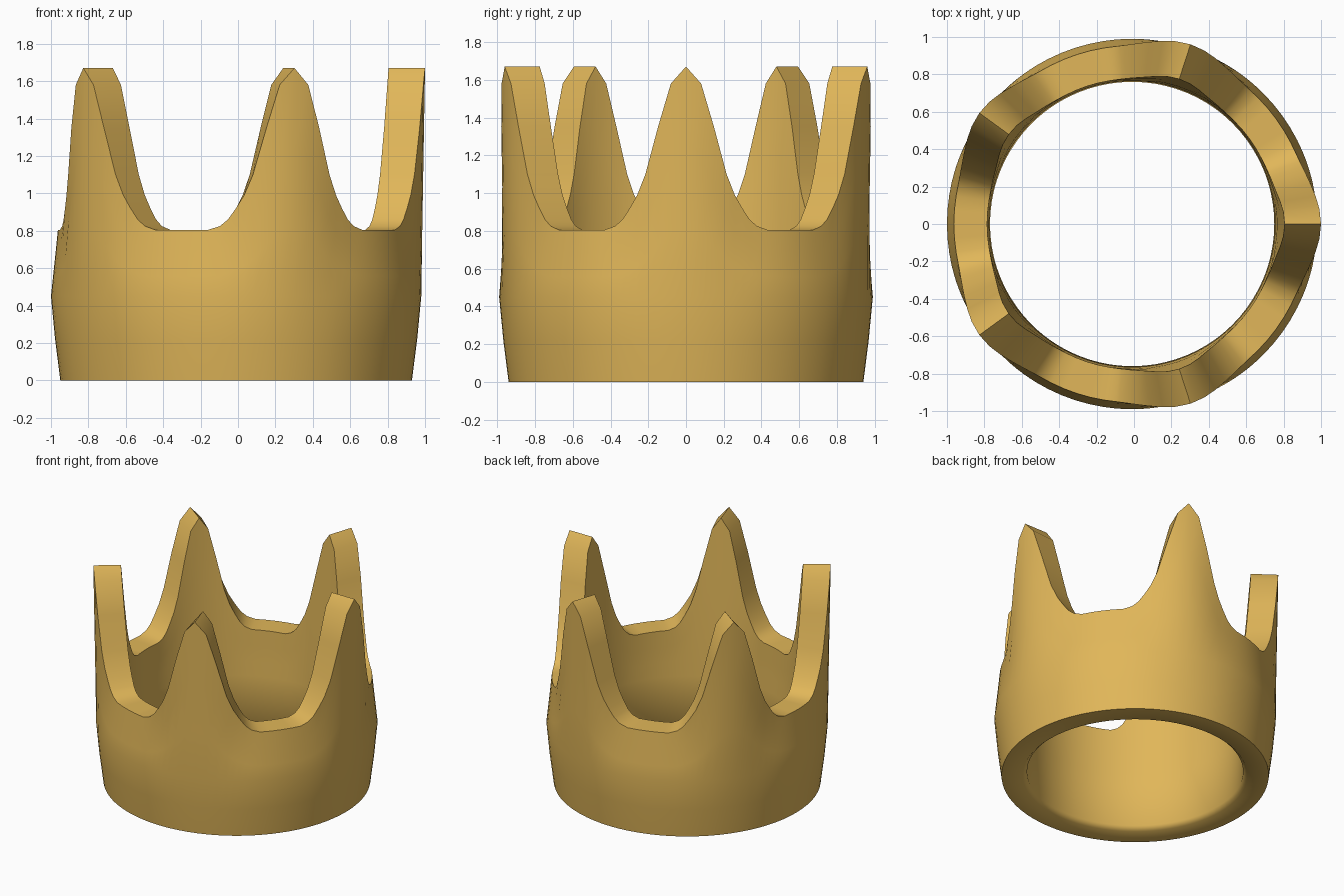
import bpy, bmesh, math

if "Cube" in bpy.data.objects:
    bpy.data.objects.remove(bpy.data.objects["Cube"])

SPIKES = 5
CX = -0.01          # ring centre, so the front spike tip reaches x = 1
# half outline of a spike: (angle from its centre, rim height)
HALF = [(0, 1.67), (.08, 1.58), (.15, 1.35), (.222, 1.10), (.27, .99),
        (.315, .92), (.36, .86), (.405, .825), (.47, .805), (.55, .805),
        (math.pi / SPIKES, .805)]


def section(a, top):
    """Closed wall section (radius, height) at angle a from a spike centre."""
    t = max(0, 1 - a / 0.42)
    w = t * t * (3 - 2 * t)                      # spike bulge
    k = (top - .8) / .87                         # how far up the spike
    r_rim_out = .953 + .042 * w + .015 * k
    r_rim_in = .775 + .04 * k
    r_low = .953 + .042 * w
    z1 = .45 + (top - .45) * .3
    z2 = .45 + (top - .45) * .65
    mix = lambda z: .99 + (r_low - .99) * min(1, (z - .45) / .35) + .015 * max(0, (z - .8) / .87)
    inner = lambda z: .762 + .013 * min(1, z / .8) + .04 * max(0, (z - .8) / .87)
    return [(.94, 0), (.968, .22), (.99, .45), (mix(z1), z1), (mix(z2), z2),
            (r_rim_out, top), (r_rim_in, top),
            (inner(z2), z2), (inner(z1), z1), (.765, .45), (.76, .03), (.79, 0)]


# crown wall: sections swept around the ring
bm = bmesh.new()
columns = []
for s in range(SPIKES):
    base = s * 2 * math.pi / SPIKES
    around = [(-a, z) for a, z in reversed(HALF[1:])] + HALF[:-1]
    for a, top in around:
        c, sn = math.cos(base + a), math.sin(base + a)
        columns.append([bm.verts.new((CX + r * c, r * sn, z))
                        for r, z in section(abs(a), top)])
n = len(columns)
for i in range(n):
    p, q = columns[i], columns[(i + 1) % n]
    for j in range(len(p)):
        k = (j + 1) % len(p)
        bm.faces.new((p[j], q[j], q[k], p[k]))
bmesh.ops.recalc_face_normals(bm, faces=bm.faces)

mesh = bpy.data.meshes.new("crown")
bm.to_mesh(mesh)
bm.free()
crown = bpy.data.objects.new("crown", mesh)
bpy.context.collection.objects.link(crown)

# gold
gold = bpy.data.materials.new("gold")
gold.diffuse_color = (.75, .47, .10, 1)
gold.use_nodes = True
gold.node_tree.nodes["Principled BSDF"].inputs["Base Color"].default_value = gold.diffuse_color
mesh.materials.append(gold)

bpy.context.view_layer.objects.active = crown
crown.select_set(True)
bpy.ops.object.shade_smooth_by_angle(angle=math.radians(50))
